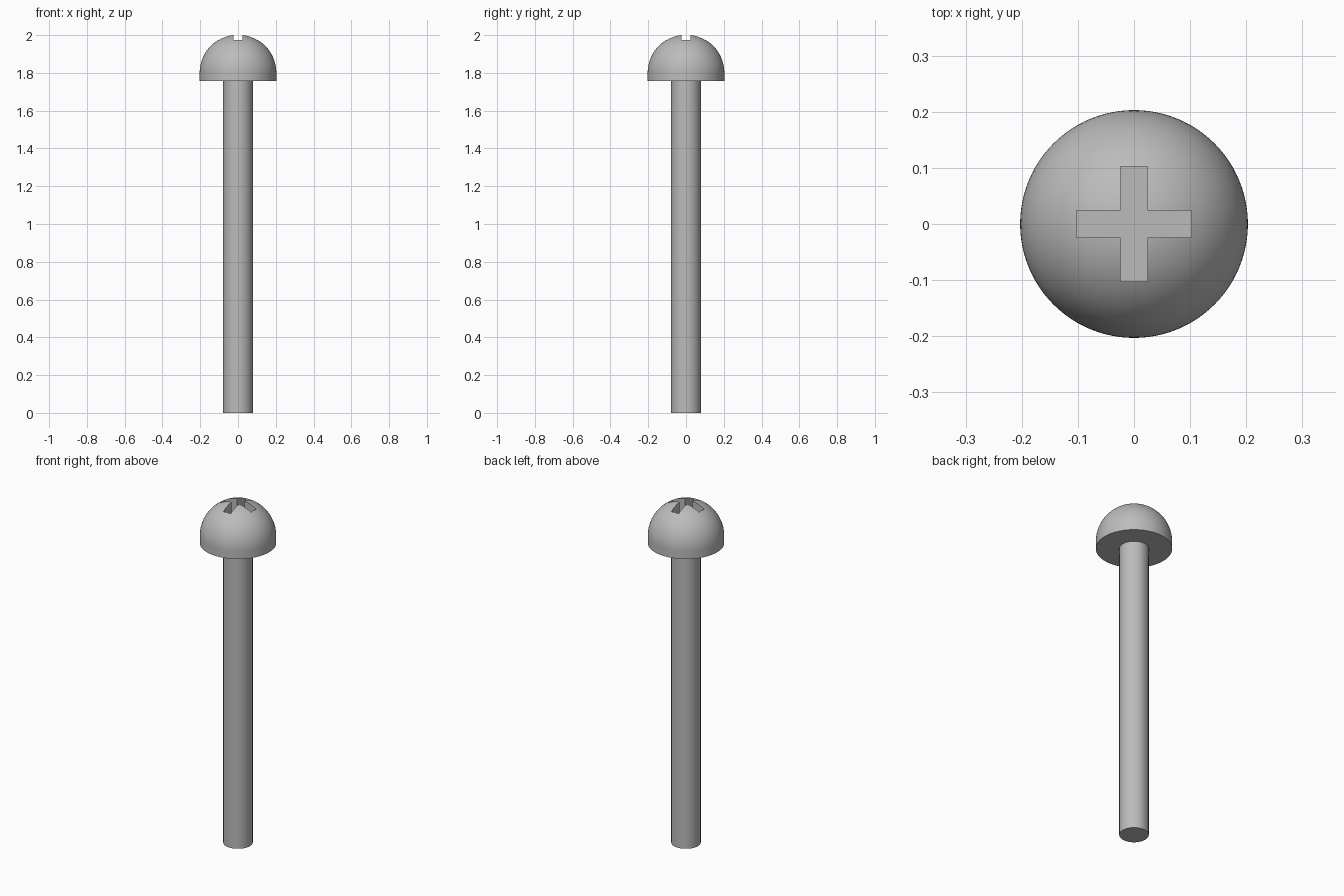
import bpy, bmesh, math
from mathutils import Vector

cube = bpy.data.objects.get("Cube")
if cube:
    bpy.data.objects.remove(cube, do_unlink=True)

HEAD_R, SHANK_R = 0.203, 0.0785
HEAD_BASE, DOME_Z = 1.757, 1.8
SLOT_LEN, SLOT_W, SLOT_FLOOR = 0.205, 0.048, 1.9

steel = bpy.data.materials.new("grey steel")
steel.use_nodes = True
colour = (0.5, 0.5, 0.5, 1)
steel.diffuse_color = colour
steel.node_tree.nodes["Principled BSDF"].inputs["Base Color"].default_value = colour


def add_object(name, bm):
    mesh = bpy.data.meshes.new(name)
    bmesh.ops.recalc_face_normals(bm, faces=bm.faces)
    bm.to_mesh(mesh)
    bm.free()
    obj = bpy.data.objects.new(name, mesh)
    bpy.context.collection.objects.link(obj)
    mesh.materials.append(steel)
    return obj


def activate(obj):
    bpy.ops.object.select_all(action="DESELECT")
    obj.select_set(True)
    bpy.context.view_layer.objects.active = obj


def lathe(name, profile, steps):
    """Spin an (r, z) profile around the z axis."""
    bm = bmesh.new()
    verts = [bm.verts.new((r, 0, z)) for r, z in profile]
    edges = [bm.edges.new(pair) for pair in zip(verts, verts[1:])]
    bmesh.ops.spin(bm, geom=verts + edges, cent=(0, 0, 0), axis=(0, 0, 1),
                   angle=math.tau, steps=steps, use_merge=True)
    bmesh.ops.remove_doubles(bm, verts=bm.verts, dist=1e-5)
    return add_object(name, bm)


# Shank: plain rod with a flat end
shank = lathe("shank", [(0, 0), (SHANK_R, 0), (SHANK_R, HEAD_BASE), (0, HEAD_BASE)], 64)

# Head: short straight rim under a hemisphere
rings = 24
dome = [(HEAD_R * math.cos(a), DOME_Z + HEAD_R * math.sin(a))
        for a in (math.pi / 2 * i / rings for i in range(rings))]
head = lathe("head", [(0, HEAD_BASE), (HEAD_R, HEAD_BASE)] + dome
             + [(0, DOME_Z + HEAD_R)], 96)

# Cross recess: two slots cut into the dome
for name, size in (("slot_x", (SLOT_LEN, SLOT_W)), ("slot_y", (SLOT_W, SLOT_LEN))):
    height = 0.2
    bm = bmesh.new()
    bmesh.ops.create_cube(bm, size=1)
    bmesh.ops.scale(bm, vec=(*size, height), verts=bm.verts)
    bmesh.ops.translate(bm, vec=Vector((0, 0, SLOT_FLOOR + height / 2)), verts=bm.verts)
    cutter = add_object(name, bm)
    cutter.hide_render = True
    cut = head.modifiers.new(name, "BOOLEAN")
    cut.operation, cut.solver, cut.object = "DIFFERENCE", "EXACT", cutter
    activate(head)
    bpy.ops.object.modifier_apply(modifier=cut.name)
    bpy.data.objects.remove(cutter, do_unlink=True)

for obj in (shank, head):
    activate(obj)
    bpy.ops.object.shade_smooth_by_angle(angle=math.radians(30))
